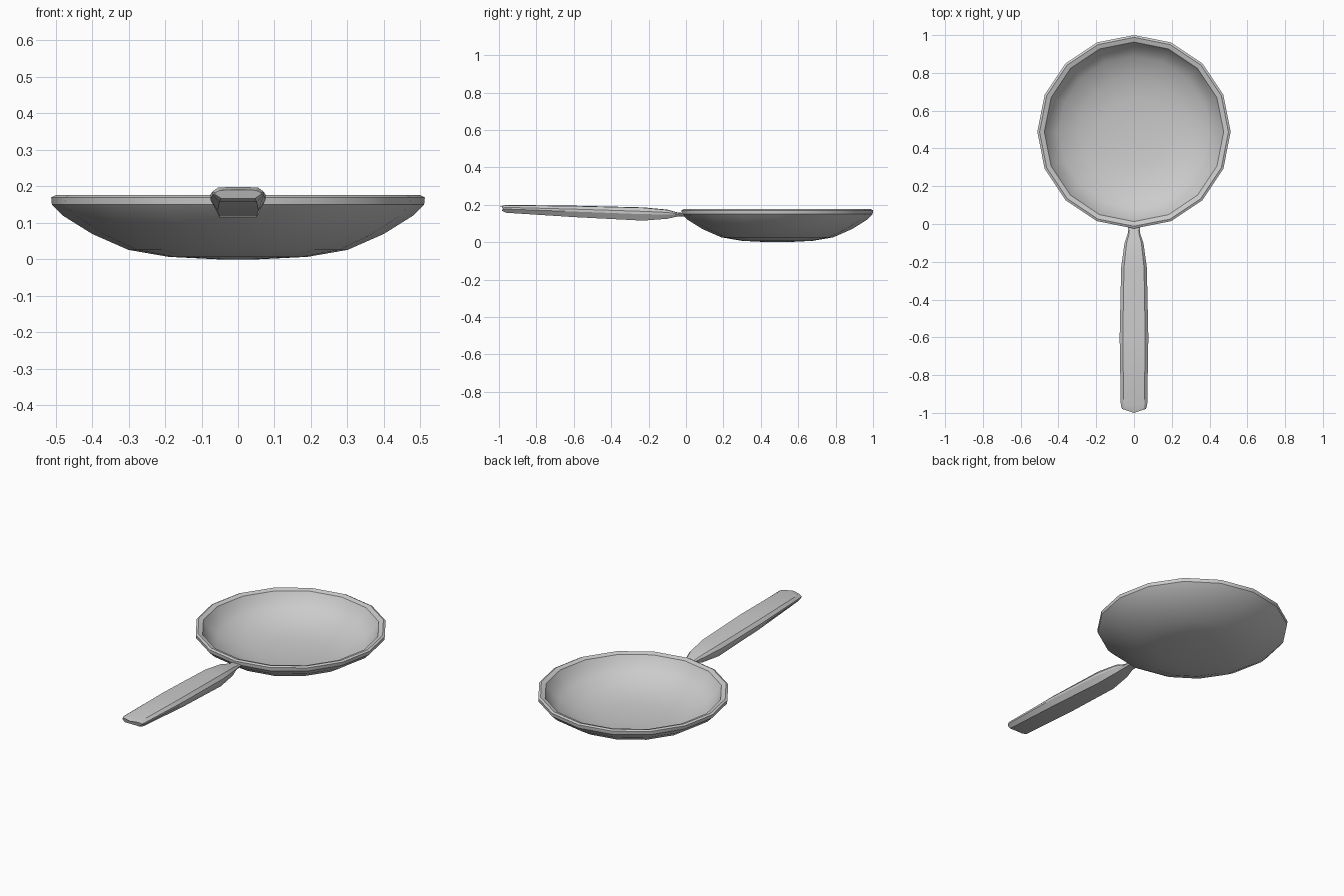
import bpy
import bmesh
from math import cos, sin, pi, radians

cube = bpy.data.objects.get("Cube")
if cube:
    bpy.data.objects.remove(cube)

# One plain grey for the whole pan
grey = bpy.data.materials.new("light_grey")
grey.use_nodes = True
colour = (0.6, 0.6, 0.6, 1)
grey.diffuse_color = colour
grey.node_tree.nodes["Principled BSDF"].inputs["Base Color"].default_value = colour


def loft(name, rings, location, angle):
    """Skin a row of rings and close both ends."""
    bm = bmesh.new()
    loops = [[bm.verts.new(p) for p in ring] for ring in rings]
    for a, b in zip(loops, loops[1:]):
        for i in range(len(a)):
            j = (i + 1) % len(a)
            bm.faces.new((a[i], a[j], b[j], b[i]))
    for end in (loops[0], loops[-1]):
        bm.faces.new(end)
    bmesh.ops.recalc_face_normals(bm, faces=bm.faces)
    mesh = bpy.data.meshes.new(name)
    bm.to_mesh(mesh)
    bm.free()
    mesh.materials.append(grey)
    obj = bpy.data.objects.new(name, mesh)
    bpy.context.collection.objects.link(obj)
    obj.location = location
    bpy.context.view_layer.objects.active = obj
    obj.select_set(True)
    bpy.ops.object.shade_smooth_by_angle(angle=radians(angle))
    obj.select_set(False)
    return obj


# Bowl: outside profile going up, over the rim, then down the inside
SIDES = 16
profile = [(0.05, 0), (0.19, 0.007), (0.30, 0.026), (0.40, 0.07), (0.48, 0.12),
           (0.51, 0.15), (0.512, 0.17), (0.50, 0.176), (0.475, 0.168),
           (0.45, 0.125), (0.40, 0.083), (0.29, 0.04), (0.18, 0.022), (0.05, 0.016)]
turns = [2 * pi * i / SIDES for i in range(SIDES)]
loft("pan_bowl", [[(r * cos(t), r * sin(t), z) for t in turns] for r, z in profile],
     (0, 0.488, 0), 30)

# Handle: eight-sided sections as (y, half width, bottom, top)
stations = [(0.0, 0.03, 0.138, 0.152), (-0.05, 0.033, 0.136, 0.158),
            (-0.10, 0.05, 0.125, 0.172), (-0.23, 0.068, 0.115, 0.184),
            (-0.60, 0.076, 0.134, 0.193), (-0.96, 0.07, 0.157, 0.197)]


def section(y, w, low, high):
    h = high - low
    half = [(0.74 * w, low), (w, low + 0.5 * h), (w, low + 0.72 * h), (0.78 * w, high)]
    right = half + [(0, high + 0.002)]
    left = [(-x, z) for x, z in reversed(half)]
    return [(x, y, z) for x, z in right + left]


rings = [section(*s) for s in stations]
# Blunt pointed end cap, furthest out on the centre line
rings.append([(x * 0.9, -1 + 0.3 * abs(x), 0.18 + (z - 0.18) * 0.55)
              for x, y, z in rings[-1]])
loft("handle", rings, (0, 0, 0), 25)
